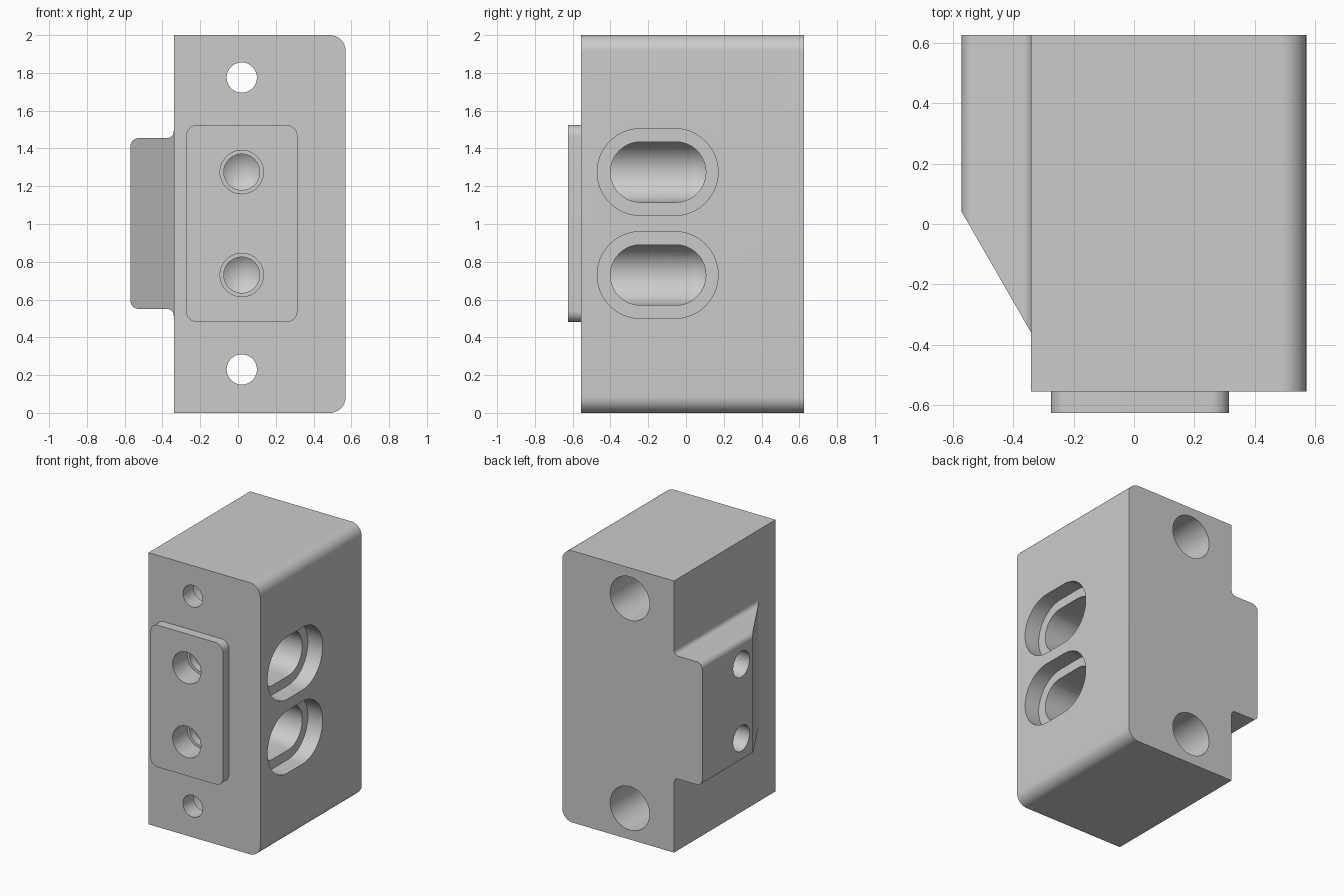
import bpy, bmesh, math
from mathutils import Vector

cube = bpy.data.objects.get("Cube")
if cube:
    bpy.data.objects.remove(cube)

grey = bpy.data.materials.new("plain_grey")
grey.use_nodes = True
colour = (0.6, 0.6, 0.6, 1)
grey.diffuse_color = colour
grey.node_tree.nodes["Principled BSDF"].inputs["Base Color"].default_value = colour


def rounded(corners, steps=16):
    """Outline of (u, v, radius) corners, each filleted by its radius."""
    out = []
    for i, (u, v, r) in enumerate(corners):
        p = Vector((u, v))
        a = (Vector(corners[i - 1][:2]) - p).normalized()
        b = (Vector(corners[(i + 1) % len(corners)][:2]) - p).normalized()
        if r == 0:
            out.append(p)
            continue
        half = a.angle(b) / 2
        centre = p + (a + b).normalized() * r / math.sin(half)
        start = p + a * r / math.tan(half) - centre
        end = p + b * r / math.tan(half) - centre
        for k in range(steps + 1):
            t = k / steps
            sweep = math.pi - 2 * half
            out.append(centre + (start * math.sin((1 - t) * sweep)
                                 + end * math.sin(t * sweep)) / math.sin(sweep))
    return out


def box(u0, u1, v0, v1, r):
    return [(u0, v0, r), (u1, v0, r), (u1, v1, r), (u0, v1, r)]


def disc(u, v, r):
    return box(u - r, u + r, v - r, v + r, r)


def prism(name, corners, axis, lo, hi, clip=None):
    """Extrude an outline along y (outline in x, z) or along x (outline in y, z)."""
    bm = bmesh.new()
    place = (lambda p, d: (p.x, d, p.y)) if axis == "y" else (lambda p, d: (d, p.x, p.y))
    verts = [bm.verts.new(place(p, lo)) for p in rounded(corners)]
    bmesh.ops.remove_doubles(bm, verts=verts, dist=1e-5)
    base = bm.faces[:] or [bm.faces.new([v for v in verts if v.is_valid])]
    new = bmesh.ops.extrude_face_region(bm, geom=base)["geom"]
    shift = Vector((0, hi - lo, 0)) if axis == "y" else Vector((hi - lo, 0, 0))
    bmesh.ops.translate(bm, vec=shift, verts=[g for g in new if isinstance(g, bmesh.types.BMVert)])
    if clip:
        bmesh.ops.bisect_plane(bm, geom=bm.verts[:] + bm.edges[:] + bm.faces[:],
                               plane_co=clip[0], plane_no=clip[1], clear_outer=True)
        bmesh.ops.holes_fill(bm, edges=[e for e in bm.edges if e.is_boundary])
    return finish(name, bm)


def ball(name, centre, radius):
    bm = bmesh.new()
    bmesh.ops.create_uvsphere(bm, u_segments=64, v_segments=32, radius=radius)
    bmesh.ops.translate(bm, vec=centre, verts=bm.verts)
    return finish(name, bm)


def finish(name, bm):
    bmesh.ops.recalc_face_normals(bm, faces=bm.faces)
    mesh = bpy.data.meshes.new(name)
    bm.to_mesh(mesh)
    bm.free()
    mesh.materials.append(grey)
    obj = bpy.data.objects.new(name, mesh)
    bpy.context.collection.objects.link(obj)
    return obj


def combine(target, tool, operation):
    bpy.context.view_layer.objects.active = target
    mod = target.modifiers.new("combine", "BOOLEAN")
    mod.object, mod.operation, mod.solver = tool, operation, "EXACT"
    bpy.ops.object.modifier_apply(modifier=mod.name)
    bpy.data.objects.remove(tool)


# Main housing, rounded along its left edges
housing = prism("housing", [(-0.34, 0, 0), (0.57, 0, 0.085), (0.57, 2, 0.085), (-0.34, 2, 0)],
                "y", -0.555, 0.625)

# Side block: rounded outside, flared into the housing, sloped at the front
flare = [(-0.2, 0.51, 0), (-0.34, 0.51, 0), (-0.342, 0.55, 0.035), (-0.57, 0.55, 0.045)]
flare += [(x, 2.005 - z, r) for x, z, r in reversed(flare)]
side_block = prism("side_block", flare, "y", -0.36, 0.625,
                   clip=((-0.57, 0.04, 0), (-0.4, -0.23, 0)))
combine(housing, side_block, "UNION")

# Raised front plate
plate = prism("front_plate", box(-0.275, 0.315, 0.48, 1.525, 0.06), "y", -0.625, -0.5)
combine(housing, plate, "UNION")

# Mounting holes, wide from the back
for z in (0.23, 1.775):
    combine(housing, prism("bolt_hole", disc(0.02, z, 0.08), "y", -0.7, 0), "DIFFERENCE")
    combine(housing, prism("bolt_recess", disc(0.02, z, 0.16), "y", -0.435, 0.7), "DIFFERENCE")

# Two stepped side slots, each opening into a round chamber with a front port
for z in (0.73, 1.275):
    cutters = [
        prism("slot_recess", box(-0.47, 0.17, z - 0.23, z + 0.23, 0.23), "x", 0.45, 0.7),
        prism("slot", box(-0.40, 0.105, z - 0.16, z + 0.16, 0.16), "x", 0.02, 0.6),
        prism("chamber", disc(0.02, z, 0.16), "y", -0.40, 0.02),
        ball("chamber_end", (0.02, 0.02, z), 0.16),
        prism("front_port", disc(0.02, z, 0.115), "y", -0.7, -0.455),
        prism("front_bore", disc(0.02, z, 0.095), "y", -0.5, -0.3),
        prism("side_port", disc(0.17, z, 0.095), "x", -0.7, -0.2),
    ]
    for cutter in cutters:
        combine(housing, cutter, "DIFFERENCE")

# Smooth the rounded surfaces, keep edges sharp
bpy.ops.object.select_all(action="DESELECT")
housing.select_set(True)
bpy.context.view_layer.objects.active = housing
bpy.ops.object.shade_smooth_by_angle(angle=math.radians(30))
